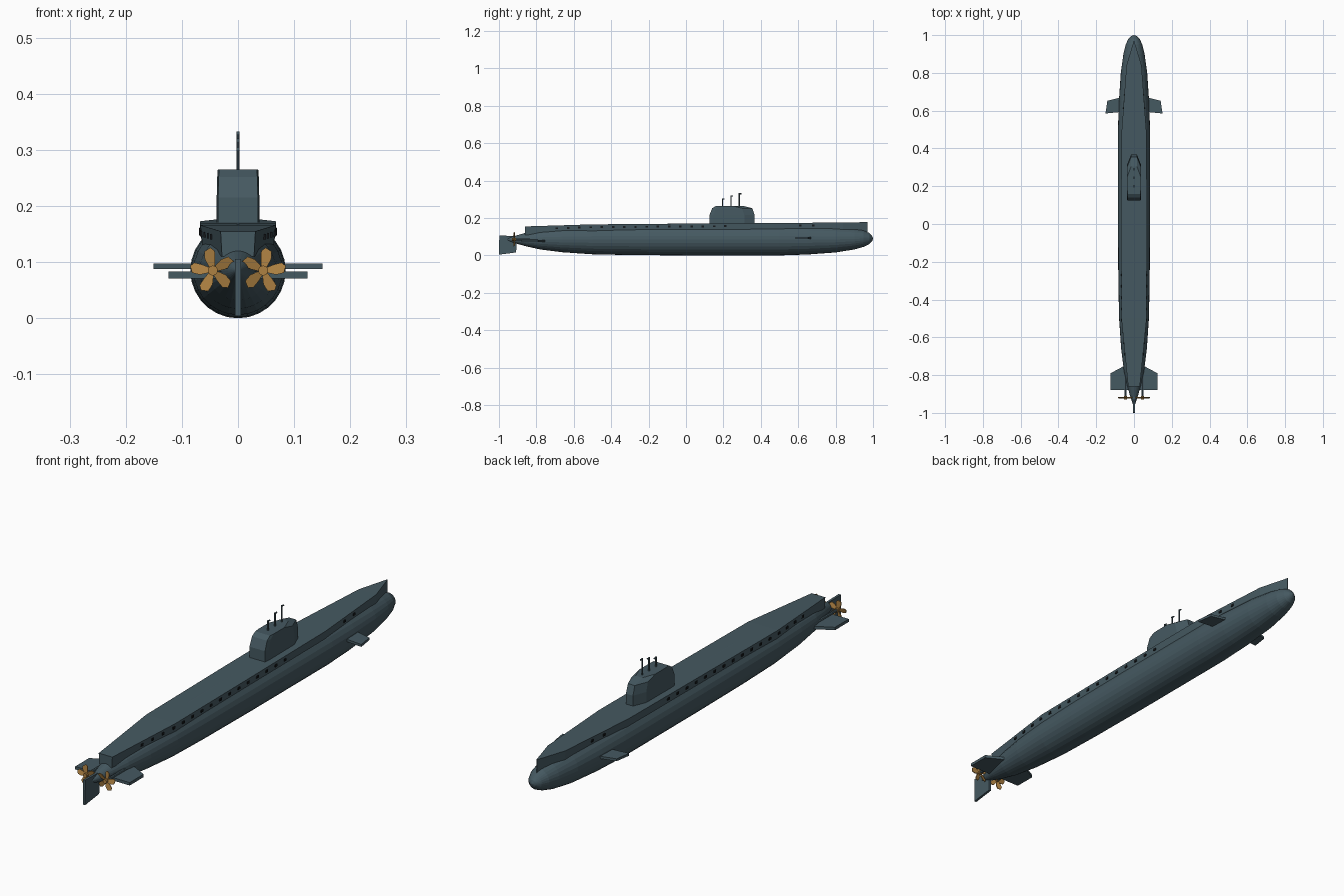
import bpy, bmesh, math
from mathutils import Matrix, Vector

cube = bpy.data.objects.get("Cube")
if cube:
    bpy.data.objects.remove(cube, do_unlink=True)


def material(name, rgb):
    m = bpy.data.materials.new(name)
    m.use_nodes = True
    m.diffuse_color = (*rgb, 1)
    m.node_tree.nodes["Principled BSDF"].inputs["Base Color"].default_value = (*rgb, 1)
    return m


STEEL = material("blue grey steel", (0.06, 0.1, 0.12))
BRONZE = material("bronze", (0.42, 0.22, 0.055))
BLACK = material("dark openings", (0.008, 0.01, 0.012))


def finish(name, bm, mat):
    bmesh.ops.recalc_face_normals(bm, faces=bm.faces)
    mesh = bpy.data.meshes.new(name)
    bm.to_mesh(mesh)
    bm.free()
    mesh.materials.append(mat)
    obj = bpy.data.objects.new(name, mesh)
    bpy.context.collection.objects.link(obj)
    return obj


def loft(name, sections, mat=STEEL):
    """Skin a list of equal-length point loops and cap both ends."""
    bm = bmesh.new()
    rings = [[bm.verts.new(p) for p in s] for s in sections]
    n = len(rings[0])
    for a, b in zip(rings, rings[1:]):
        for i in range(n):
            j = (i + 1) % n
            bm.faces.new((a[i], a[j], b[j], b[i]))
    bm.faces.new(rings[0])
    bm.faces.new(rings[-1])
    return finish(name, bm, mat)


def plate(name, outline, thickness_axis, lo, hi, mat=STEEL):
    """Extrude a flat outline between two positions along an axis."""
    def put(p, t):
        v = list(p)
        v.insert(thickness_axis, t)
        return v
    return loft(name, [[put(p, t) for p in outline] for t in (lo, hi)], mat)


def rod(name, start, end, radius, mat=STEEL, sides=8):
    a, b = Vector(start), Vector(end)
    bm = bmesh.new()
    rot = (b - a).to_track_quat('Z', 'Y').to_matrix().to_4x4()
    bmesh.ops.create_cone(bm, cap_ends=True, segments=sides, radius1=radius, radius2=radius,
                          depth=(b - a).length, matrix=Matrix.Translation((a + b) / 2) @ rot)
    return finish(name, bm, mat)


# Pressure hull: (y, radius, centre height)
HULL = [(-0.965, 0.002, 0.085), (-0.92, 0.018, 0.085), (-0.86, 0.035, 0.085),
        (-0.78, 0.053, 0.085), (-0.66, 0.068, 0.085), (-0.5, 0.079, 0.085),
        (-0.3, 0.083, 0.085), (0, 0.085, 0.085), (0.5, 0.085, 0.085),
        (0.65, 0.08, 0.085), (0.8, 0.07, 0.086), (0.9, 0.056, 0.088),
        (0.95, 0.044, 0.09), (0.98, 0.03, 0.09), (0.995, 0.014, 0.09), (1, 0.002, 0.09)]
SIDES = 28
hull = loft("hull", [[(r * math.cos(math.tau * i / SIDES), y, z + r * math.sin(math.tau * i / SIDES))
                      for i in range(SIDES)] for y, r, z in HULL])

# Deck casing with slightly flared sides: (y, half width, deck height)
DECK = [(-0.86, 0.031, 0.155), (-0.5, 0.067, 0.166), (0, 0.068, 0.17),
        (0.47, 0.067, 0.173), (0.84, 0.04, 0.176), (0.97, 0.001, 0.178)]
casing = loft("deck_casing", [[(-w, y, z), (w, y, z), (w * 0.92, y, 0.11), (-w * 0.92, y, 0.11)]
                              for y, w, z in DECK])


def deck_at(y):
    for (y0, w0, z0), (y1, w1, z1) in zip(DECK, DECK[1:]):
        if y0 <= y <= y1:
            t = (y - y0) / (y1 - y0)
            return w0 + t * (w1 - w0), z0 + t * (z1 - z0)


# Drain openings along both sides of the casing
bm = bmesh.new()
for y in [-0.69 + 0.06 * i for i in range(16)] + [0.61, 0.68]:
    w, z = deck_at(y)
    for s in (-1, 1):
        bmesh.ops.create_cube(bm, size=1, matrix=Matrix.Translation((s * (w - 0.002), y, z - 0.015))
                              @ Matrix.Diagonal((0.007, 0.013, 0.01, 1)))
finish("drain_openings", bm, BLACK)

# Conning tower: (height, aft y, front y, half width)
TOWER = [(0.15, 0.125, 0.367, 0.038), (0.215, 0.125, 0.367, 0.038),
         (0.252, 0.14, 0.355, 0.037), (0.265, 0.16, 0.305, 0.036)]
sections = []
for z, aft, fore, w in TOWER:
    half = [(w * 0.93, aft), (w, aft + 0.02), (w, fore - 0.055), (w * 0.42, fore)]
    loop = half + [(-x, y) for x, y in reversed(half)]
    sections.append([(x, y, z) for x, y in loop])
loft("conning_tower", sections)

# Periscopes with small forward heads
for i, (y, top) in enumerate([(0.195, 0.305), (0.24, 0.32), (0.285, 0.333)]):
    rod(f"periscope_mast_{i + 1}", (0, y, 0.25), (0, y, top), 0.003)
    rod(f"periscope_head_{i + 1}", (0, y - 0.003, top - 0.003), (0, y + 0.011, top - 0.003), 0.003)

# Rudder
plate("rudder", [(-1, 0.004), (-0.908, 0.016), (-0.905, 0.104), (-0.998, 0.106)], 0, -0.005, 0.005)

# Diving planes, propeller shafts and propellers on each side
for side, s in (("left", 1), ("right", -1)):
    plate(f"bow_plane_{side}", [(s * 0.05, 0.595), (s * 0.151, 0.585), (s * 0.141, 0.652),
                                (s * 0.05, 0.675)], 2, 0.088, 0.098)
    plate(f"stern_plane_{side}", [(s * 0.015, -0.88), (s * 0.124, -0.88), (s * 0.124, -0.79),
                                  (s * 0.04, -0.745)], 2, 0.071, 0.083)
    cx, cy, cz = s * 0.045, -0.919, 0.085
    rod(f"shaft_{side}", (cx, -0.74, cz), (cx, -0.925, cz), 0.006)
    rod(f"propeller_hub_{side}", (cx, cy - 0.011, cz), (cx, cy + 0.009, cz), 0.009, BRONZE, 10)

    # Five slightly pitched blades, widest near the tip
    bm = bmesh.new()
    blade = [(0.004, -0.004), (0.022, -0.0105), (0.036, -0.009), (0.041, 0.003),
             (0.034, 0.0095), (0.02, 0.008), (0.004, 0.004)]
    for k in range(5):
        a = math.radians(80) + k * math.tau / 5
        rings = []
        for t in (-0.0015, 0.0015):
            ring = []
            for r, u in blade:
                x = r * math.cos(a) - u * math.sin(a)
                z = r * math.sin(a) + u * math.cos(a)
                ring.append(bm.verts.new((cx + s * x, cy + t + u * 0.3, cz + z)))
            rings.append(ring)
            bm.faces.new(ring)
        for i in range(len(blade)):
            j = (i + 1) % len(blade)
            bm.faces.new((rings[0][i], rings[0][j], rings[1][j], rings[1][i]))
    finish(f"propeller_blades_{side}", bm, BRONZE)
